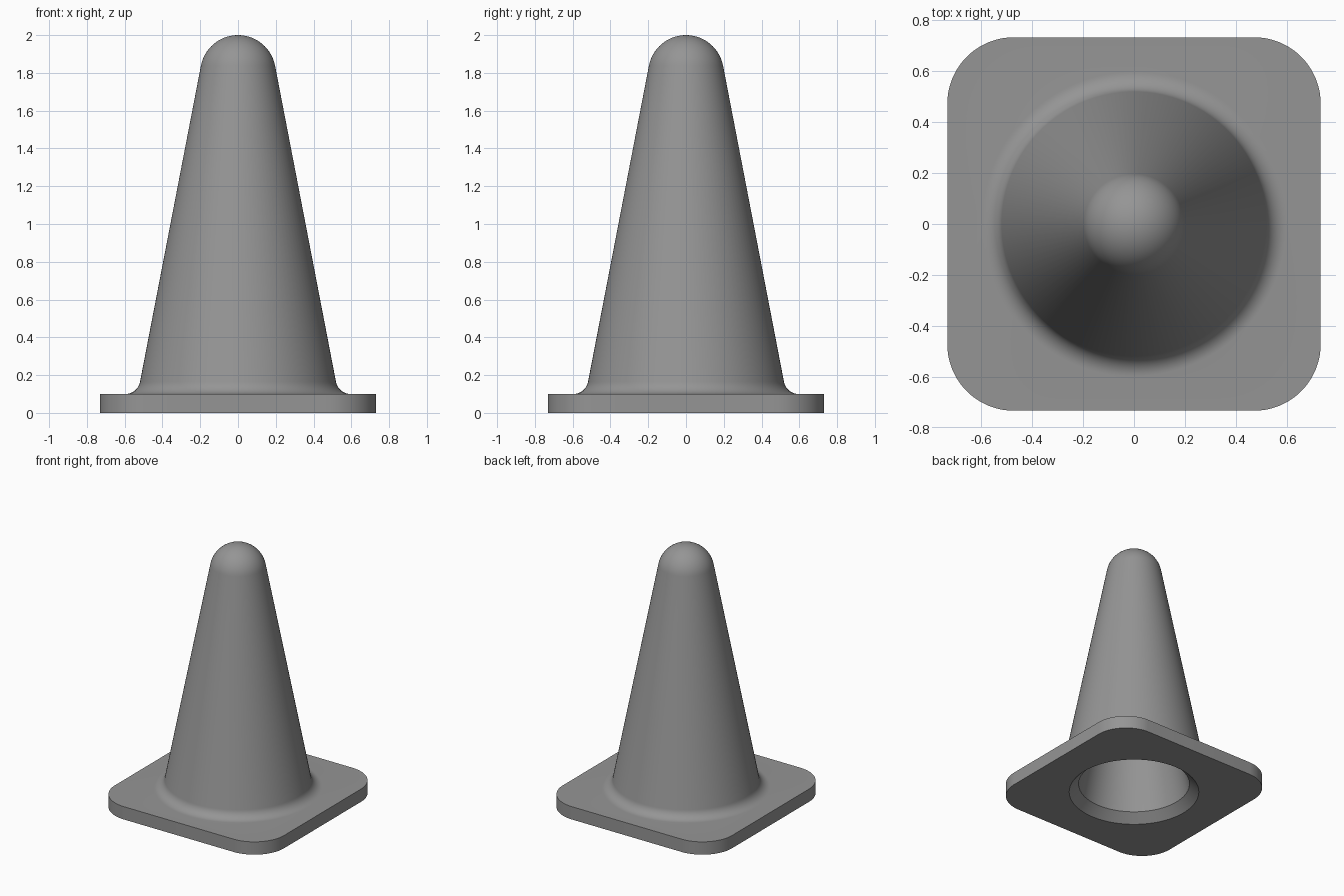
import bpy, bmesh, math

if "Cube" in bpy.data.objects:
    bpy.data.objects.remove(bpy.data.objects["Cube"])

SEG = 96                  # points around every ring
HALF, CORNER = 0.732, 0.26  # base half width and corner radius
TILT = math.radians(10.9)   # slope of the cone wall

mat = bpy.data.materials.new("plain grey")
mat.diffuse_color = (0.3, 0.3, 0.3, 1)
mat.use_nodes = True
mat.node_tree.nodes["Principled BSDF"].inputs["Base Color"].default_value = mat.diffuse_color


def circle(r, z):
    angles = [(i + 0.5) * math.tau / SEG for i in range(SEG)]
    return [(r * math.cos(a), r * math.sin(a), z) for a in angles]


def rounded_square(z):
    c = HALF - CORNER
    return [(x + math.copysign(c, x), y + math.copysign(c, y), z)
            for x, y, z in circle(CORNER, z)]


def arc(cr, cz, rad, start, end, steps):
    """Profile points (radius, height) along an arc."""
    out = []
    for i in range(steps + 1):
        a = start + (end - start) * i / steps
        out.append((cr + rad * math.cos(a), cz + rad * math.sin(a)))
    return out


# Outer profile: fillet onto the base, straight wall, round tip
outer = arc(0.5975, 0.18, 0.08, -math.pi / 2, -math.pi + TILT, 10)
outer += arc(0, 1.8, 0.2, TILT, math.pi / 2 * 0.97, 16)
# Inner profile: round end, straight wall, chamfered mouth
inner = arc(0, 1.78, 0.06, math.pi / 2 * 0.9, TILT, 6)
inner += [(0.40, 0.065), (0.468, 0.0)]

bm = bmesh.new()


def add_ring(points):
    return [bm.verts.new(p) for p in points]


def skin(rings):
    for a, b in zip(rings, rings[1:]):
        for i in range(SEG):
            j = (i + 1) % SEG
            bm.faces.new((a[i], a[j], b[j], b[i]))


# Base plate sides, cone outside, then hollow inside back to the base
bottom = add_ring(rounded_square(0))
shell = [bottom, add_ring(rounded_square(0.1))] + [add_ring(circle(*p)) for p in outer]
hollow = [add_ring(circle(*p)) for p in inner] + [bottom]
skin(shell)
skin(hollow)
for ring, z in ((shell[-1], 2.0), (hollow[0], 1.84)):
    tip = bm.verts.new((0, 0, z))
    for i in range(SEG):
        bm.faces.new((ring[i], ring[(i + 1) % SEG], tip))
bmesh.ops.recalc_face_normals(bm, faces=bm.faces)

mesh = bpy.data.meshes.new("hollow_cone")
bm.to_mesh(mesh)
bm.free()
mesh.materials.append(mat)
cone = bpy.data.objects.new("hollow_cone", mesh)
bpy.context.collection.objects.link(cone)
bpy.context.view_layer.objects.active = cone
cone.select_set(True)
bpy.ops.object.shade_smooth_by_angle(angle=math.radians(30))
